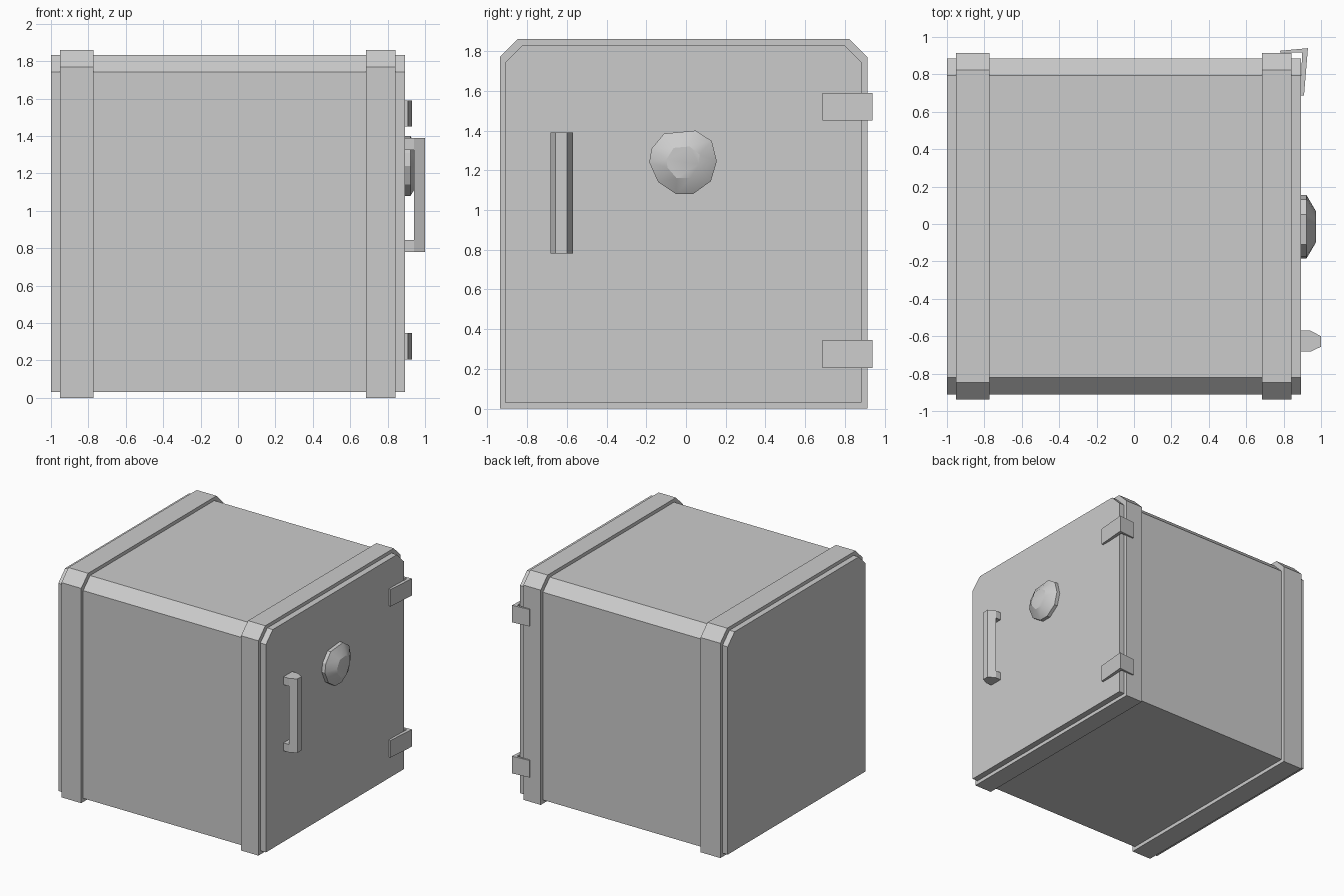
import bpy, bmesh

if "Cube" in bpy.data.objects:
    bpy.data.objects.remove(bpy.data.objects["Cube"])


def make_object(name, bm):
    bmesh.ops.recalc_face_normals(bm, faces=bm.faces)
    mesh = bpy.data.meshes.new(name)
    bm.to_mesh(mesh)
    bm.free()
    obj = bpy.data.objects.new(name, mesh)
    bpy.context.collection.objects.link(obj)
    return obj


def extrude_into(bm, points, offset):
    """Add a prism made by sweeping a flat outline along an offset."""
    face = bm.faces.new([bm.verts.new(p) for p in points])
    result = bmesh.ops.extrude_face_region(bm, geom=[face], use_keep_orig=True)
    verts = [g for g in result["geom"] if isinstance(g, bmesh.types.BMVert)]
    bmesh.ops.translate(bm, verts=verts, vec=offset)


def prism(name, points, offset):
    bm = bmesh.new()
    extrude_into(bm, points, offset)
    return make_object(name, bm)


def chest_slice(name, x0, x1, y0, y1, z0, z1, cut):
    """Rectangular cross-section with both top corners cut off."""
    outline = [(y0, z0), (y1, z0), (y1, z1 - cut), (y1 - cut, z1),
               (y0 + cut, z1), (y0, z1 - cut)]
    return prism(name, [(x0, y, z) for y, z in outline], (x1 - x0, 0, 0))


# Safe body and the two raised bands around it
chest_slice("safe_body", -1.0, 0.893, -0.912, 0.885, 0.03, 1.832, 0.09)
chest_slice("rear_band", -0.953, -0.773, -0.938, 0.914, 0.0, 1.86, 0.09)
chest_slice("door_band", 0.685, 0.843, -0.938, 0.914, 0.0, 1.86, 0.09)

# Hinges: bent plates wrapping the door corner
hinge = [(0.89, 0.688), (0.909, 0.688), (0.93, 0.94), (0.78, 0.926),
         (0.78, 0.916), (0.899, 0.916)]
for name, z0, z1 in (("lower_hinge", 0.205, 0.346), ("upper_hinge", 1.45, 1.59)):
    prism(name, [(x, y, z0) for x, y in hinge], (0, 0, z1 - z0))

# Pull handle: faceted grip with a foot at each end
grip = [(0.942, -0.57), (1.0, -0.60), (1.0, -0.656), (0.942, -0.683)]
foot = [(0.885, -0.57), (0.942, -0.57), (0.942, -0.683), (0.885, -0.683)]
bm = bmesh.new()
extrude_into(bm, [(x, y, 0.78) for x, y in grip], (0, 0, 0.61))
for z in (0.78, 1.325):
    extrude_into(bm, [(x, y, z) for x, y in foot], (0, 0, 0.065))
make_object("pull_handle", bm)

# Combination dial: uneven low-poly rim tapering to a small flat cap
rim = [(0.05, 1.40), (0.13, 1.347), (0.155, 1.245), (0.125, 1.145), (0.035, 1.08),
       (-0.05, 1.08), (-0.14, 1.14), (-0.185, 1.24), (-0.173, 1.31), (-0.11, 1.385)]
cap = [(0.018, 1.32), (0.068, 1.28), (0.064, 1.23), (0.023, 1.16),
       (-0.047, 1.16), (-0.093, 1.213), (-0.098, 1.255), (-0.062, 1.313)]
bm = bmesh.new()
for outline, x in ((rim, 0.888), (rim, 0.922), (cap, 0.973)):
    for y, z in outline:
        bm.verts.new((x, y, z))
bmesh.ops.convex_hull(bm, input=bm.verts)
bmesh.ops.dissolve_limit(bm, angle_limit=0.02, verts=bm.verts, edges=bm.edges)
dial = make_object("combination_dial", bm)
bpy.context.view_layer.objects.active = dial
dial.select_set(True)
bpy.ops.object.shade_smooth_by_angle(angle=0.5)
